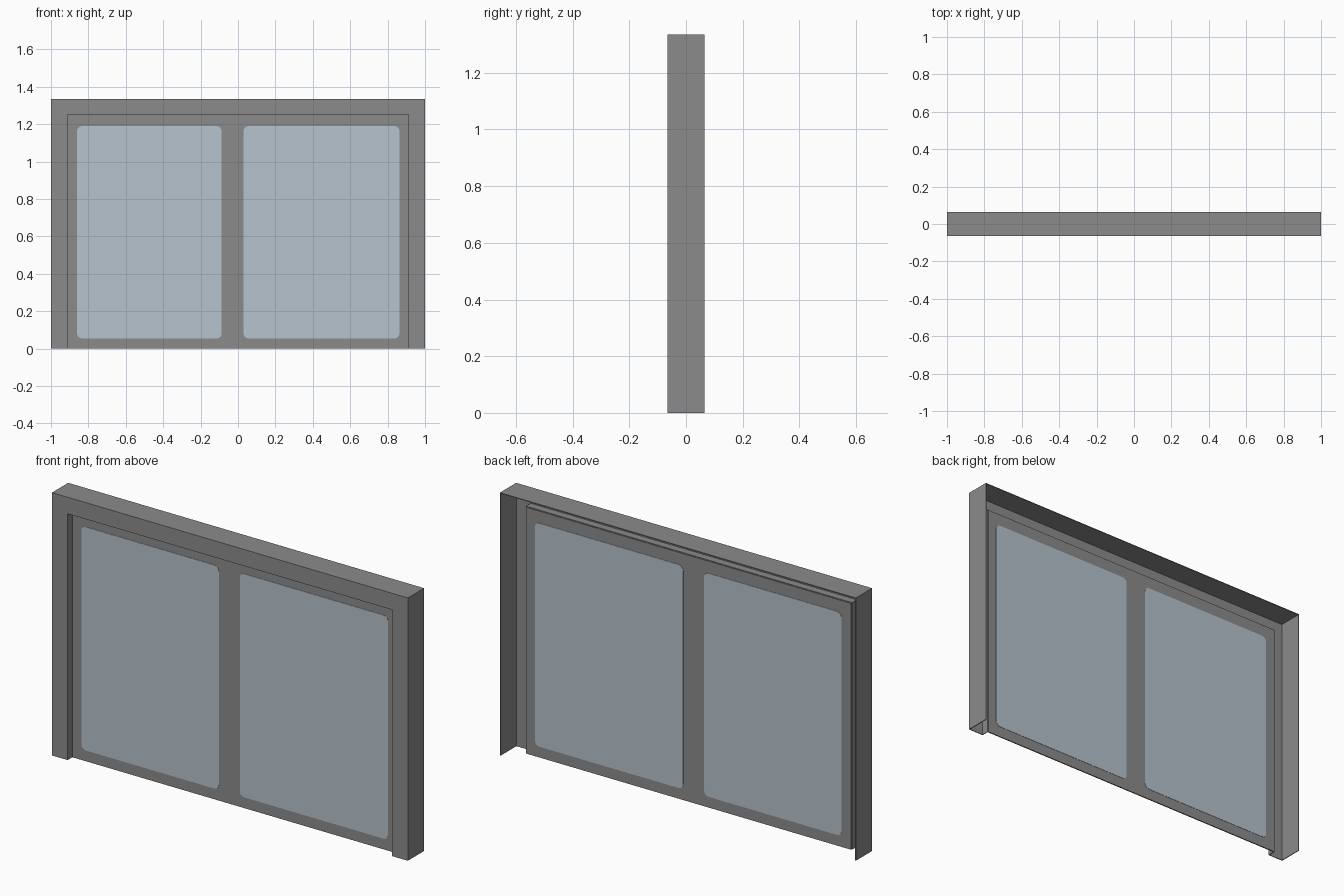
import bpy, bmesh, math

if "Cube" in bpy.data.objects:
    bpy.data.objects.remove(bpy.data.objects["Cube"])


def material(name, rgb):
    m = bpy.data.materials.new(name)
    m.diffuse_color = (*rgb, 1)
    m.use_nodes = True
    m.node_tree.nodes["Principled BSDF"].inputs["Base Color"].default_value = m.diffuse_color
    return m


GREY = material("grey_metal", (0.26, 0.26, 0.26))
GLASS = material("pale_blue_glass", (0.47, 0.55, 0.615))

TOP = 1.335       # overall height
HALF_D = 0.065    # half depth
SIDE_W, TOP_W = 0.088, 0.084   # face widths of casing
PANEL_Y = -0.024


def finish(name, bm, mat):
    bmesh.ops.recalc_face_normals(bm, faces=bm.faces)
    mesh = bpy.data.meshes.new(name)
    bm.to_mesh(mesh)
    bm.free()
    ob = bpy.data.objects.new(name, mesh)
    bpy.context.collection.objects.link(ob)
    mesh.materials.append(mat)
    return ob


def plate(name, outline, y0, y1, mat):
    # extrude an x-z outline from y0 to y1
    bm = bmesh.new()
    face = bm.faces.new([bm.verts.new((x, y0, z)) for x, z in outline])
    ext = bmesh.ops.extrude_face_region(bm, geom=[face])["geom"]
    bmesh.ops.translate(bm, vec=(0, y1 - y0, 0),
                        verts=[v for v in ext if isinstance(v, bmesh.types.BMVert)])
    return finish(name, bm, mat)


def rounded(x0, x1, z0, z1, r, n=4):
    pts = []
    corners = [(x1 - r, z1 - r), (x0 + r, z1 - r), (x0 + r, z0 + r), (x1 - r, z0 + r)]
    for q, (cx, cz) in enumerate(corners):
        for i in range(n + 1):
            a = math.pi / 2 * (q + i / n)
            pts.append((cx + r * math.cos(a), cz + r * math.sin(a)))
    return pts


# Casing: thin hooked sheet swept up one side, across the top and down the other.
# Closed profile as (inset 0..1 of face width, extra thickness, y)
T = 0.004
profile = [(0, 0, HALF_D), (0, 0, -HALF_D), (1, 0, -HALF_D), (1, 0, PANEL_Y),
           (1, -T, PANEL_Y), (1, -T, -HALF_D + T), (0, T, -HALF_D + T), (0, T, HALF_D)]
bm = bmesh.new()
rings = []
for sx, at_top in ((-1, 0), (-1, 1), (1, 1), (1, 0)):
    ring = []
    for w, t, y in profile:
        x = sx * (1 - w * SIDE_W - t)
        z = at_top * (TOP - w * TOP_W - t)
        ring.append(bm.verts.new((x, y, z)))
    rings.append(ring)
n = len(profile)
for a, b in zip(rings, rings[1:]):
    for i in range(n):
        j = (i + 1) % n
        bm.faces.new((a[i], a[j], b[j], b[i]))
bm.faces.new(rings[0])
bm.faces.new(rings[-1])
finish("window_casing", bm, GREY)

# Flat sash panel set back inside the casing
hw, top = 1 - SIDE_W, TOP - TOP_W
plate("sash_panel", [(-hw, 0), (hw, 0), (hw, top), (-hw, top)],
      PANEL_Y - 0.003, PANEL_Y + 0.003, GREY)

# Two rounded panes, visible on both faces of the panel
for name, x0, x1 in (("left_pane", -0.86, -0.088), ("right_pane", 0.03, 0.863)):
    plate(name, rounded(x0, x1, 0.055, 1.19, 0.025),
          PANEL_Y - 0.0045, PANEL_Y + 0.0045, GLASS)
